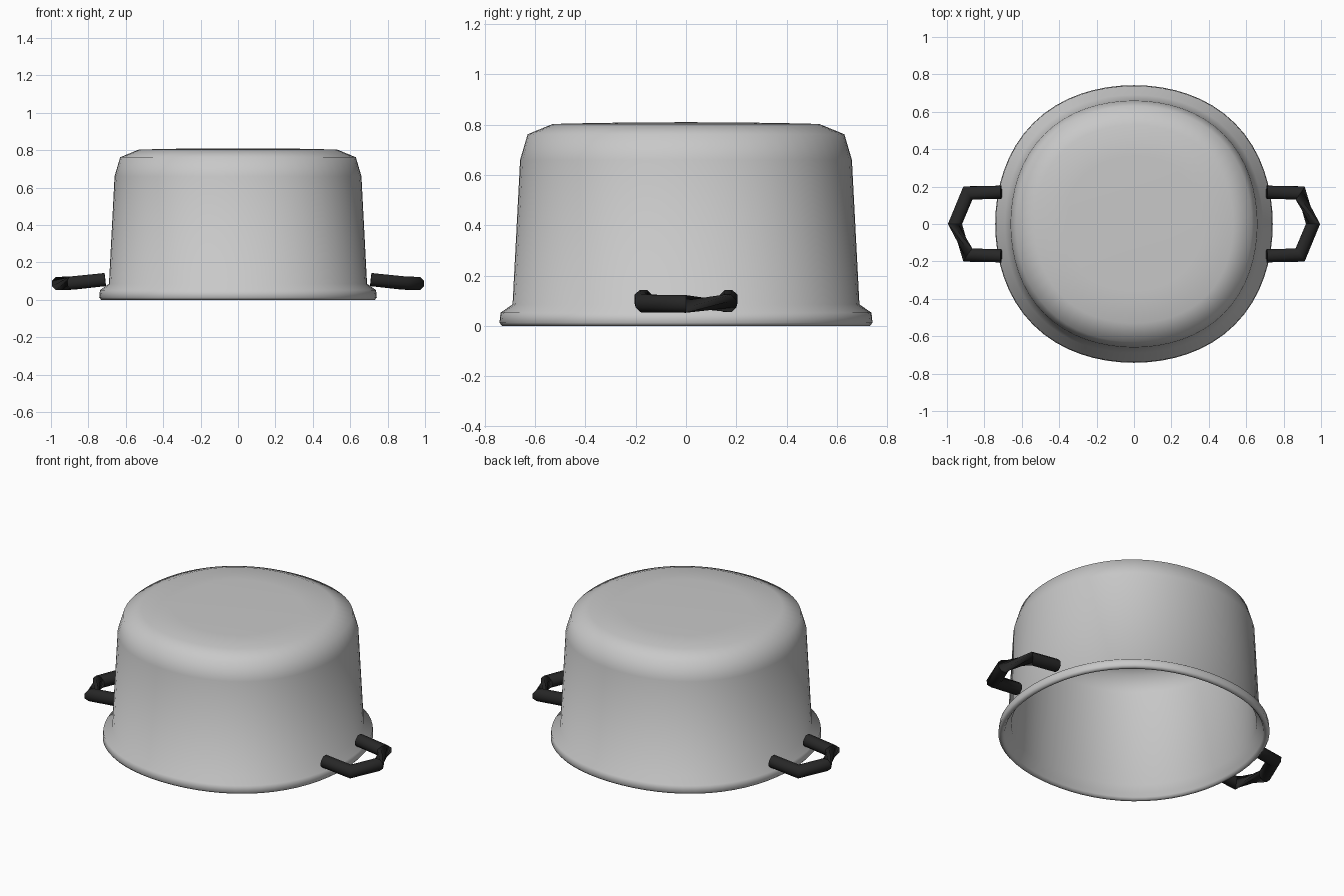
import bpy, bmesh, math
from mathutils import Vector

cube = bpy.data.objects.get("Cube")
if cube:
    bpy.data.objects.remove(cube, do_unlink=True)


def material(name, value, rough):
    m = bpy.data.materials.new(name)
    m.use_nodes = True
    m.diffuse_color = (value, value, value, 1)
    bsdf = m.node_tree.nodes["Principled BSDF"]
    bsdf.inputs["Base Color"].default_value = m.diffuse_color
    bsdf.inputs["Roughness"].default_value = rough
    return m


def finish(bm, name, mat, angle):
    bmesh.ops.recalc_face_normals(bm, faces=bm.faces)
    mesh = bpy.data.meshes.new(name)
    bm.to_mesh(mesh)
    bm.free()
    mesh.materials.append(mat)
    obj = bpy.data.objects.new(name, mesh)
    bpy.context.collection.objects.link(obj)
    bpy.ops.object.select_all(action="DESELECT")
    obj.select_set(True)
    bpy.context.view_layer.objects.active = obj
    bpy.ops.object.shade_smooth_by_angle(angle=math.radians(angle))
    return obj


def bridge(bm, a, b):
    n = len(a)
    for i in range(n):
        j = (i + 1) % n
        bm.faces.new((a[i], a[j], b[j], b[i]))


metal = material("grey metal", 0.58, 0.4)
black = material("black plastic", 0.02, 0.5)

# Pot: one closed outline, outer base centre to rim to inner base centre
SIDES = 64
profile = [(0.18, 0.809), (0.36, 0.807), (0.53, 0.803), (0.63, 0.762),
           (0.66, 0.66), (0.69, 0.085), (0.738, 0.052), (0.742, 0.012),
           (0.732, 0.0), (0.718, 0.0), (0.708, 0.012), (0.70, 0.035),
           (0.672, 0.07), (0.642, 0.655), (0.613, 0.748), (0.52, 0.785),
           (0.2, 0.79)]


def pot_ring(bm, radius, z):
    ring = []
    for i in range(SIDES):
        t = math.tau * i / SIDES
        r = radius * (1 + 0.028 * math.sin(2 * t) ** 2)  # slightly squared circle
        ring.append(bm.verts.new((r * math.cos(t), r * math.sin(t), z)))
    return ring


bm = bmesh.new()
rings = [pot_ring(bm, r, z) for r, z in profile]
for a, b in zip(rings, rings[1:]):
    bridge(bm, a, b)
for ring, z in ((rings[0], 0.81), (rings[-1], 0.791)):
    centre = bm.verts.new((0, 0, z))
    for i in range(SIDES):
        bm.faces.new((ring[i], ring[(i + 1) % SIDES], centre))
finish(bm, "pot_body", metal, 60)

# Handles: bent octagonal bars, with one twisted, pinched section
path = [Vector(p) for p in ((0.71, -0.17, 0.108), (0.888, -0.166, 0.089),
                            (0.957, 0, 0.087), (0.888, 0.166, 0.089),
                            (0.71, 0.17, 0.108))]


def build_handle(name, turn):
    bm = bmesh.new()
    n, radius = 8, 0.038
    rings = []
    for k, p in enumerate(path):
        before = (p - path[k - 1]).normalized() if k else None
        after = (path[k + 1] - p).normalized() if k < len(path) - 1 else None
        tangent = ((before or after) + (after or before)).normalized()
        side = tangent.cross(Vector((0, 0, 1))).normalized()
        up = side.cross(tangent)
        mitre = 1 / tangent.dot(before or after)
        ring = []
        for i in range(n):
            t = math.tau * (i + 0.5) / n
            ring.append(bm.verts.new(p + side * (math.cos(t) * radius * mitre)
                                     + up * (math.sin(t) * radius)))
        rings.append(ring)
    for k in range(len(rings) - 1):
        shift = 3 if k == 2 else 0
        bridge(bm, rings[k], rings[k + 1][shift:] + rings[k + 1][:shift])
    bm.faces.new(rings[0])
    bm.faces.new(rings[-1])
    obj = finish(bm, name, black, 50)
    obj.rotation_euler.z = turn


build_handle("left_handle", 0)
build_handle("right_handle", math.pi)
